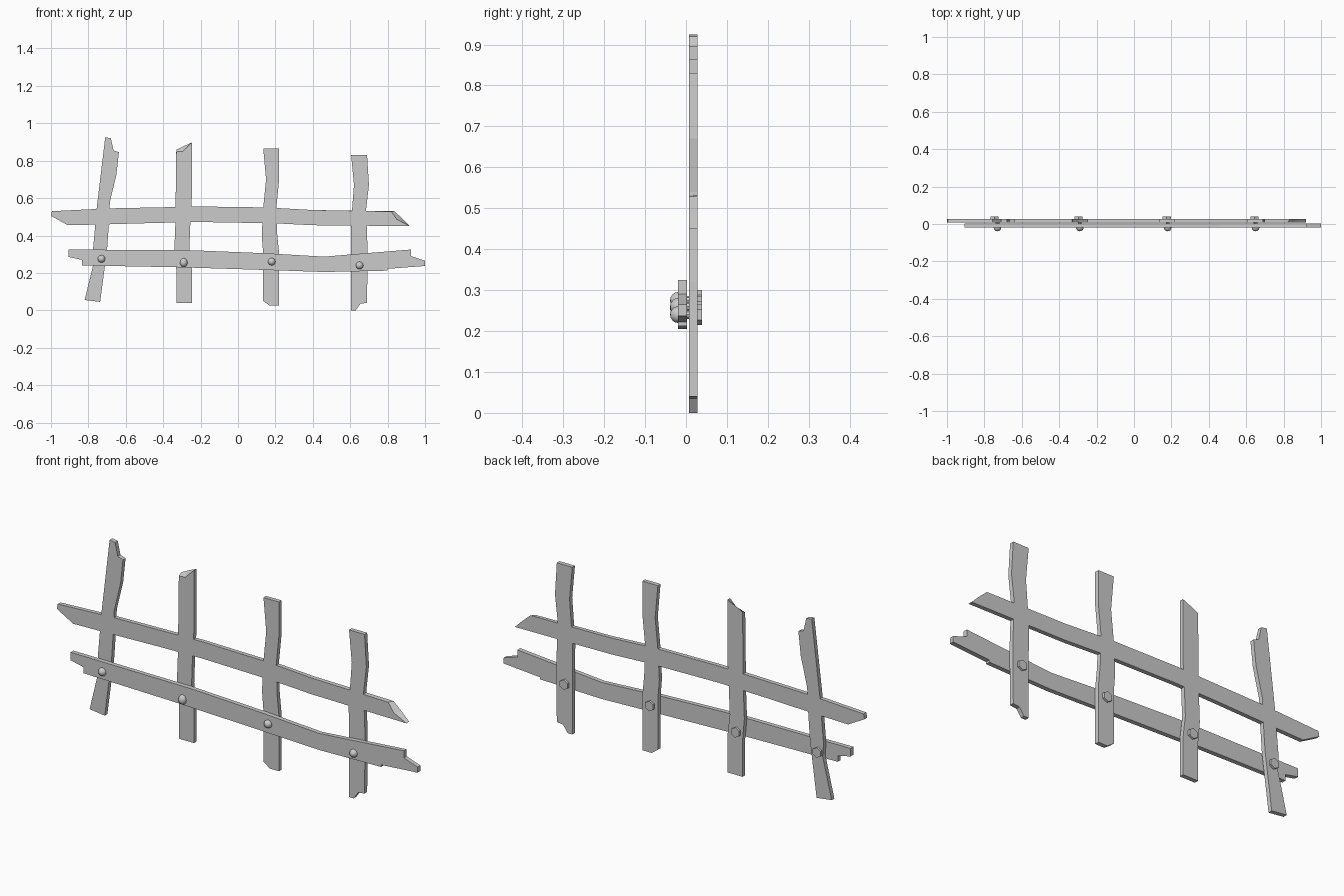
import bpy, bmesh, math
from mathutils import Matrix

if "Cube" in bpy.data.objects:
    bpy.data.objects.remove(bpy.data.objects["Cube"])


def plank(name, pts, y0, y1, back=None):
    """Extrude an (x, z) outline from y0 to y1; 'back' moves single rear corners."""
    back = back or {}
    bm = bmesh.new()
    f = [bm.verts.new((x, y0, z)) for x, z in pts]
    b = [bm.verts.new((*[back.get(i, p)[0]], y1, back.get(i, p)[1])) for i, p in enumerate(pts)]
    bm.faces.new(f)
    bm.faces.new(b[::-1])
    n = len(pts)
    for i in range(n):
        bm.faces.new((f[i], f[(i + 1) % n], b[(i + 1) % n], b[i]))
    bmesh.ops.recalc_face_normals(bm, faces=bm.faces)
    return finish(name, bm)


def finish(name, bm):
    me = bpy.data.meshes.new(name)
    bm.to_mesh(me)
    bm.free()
    ob = bpy.data.objects.new(name, me)
    bpy.context.collection.objects.link(ob)
    return ob


def cylinder(name, x, z, r, y0, y1, sides):
    bm = bmesh.new()
    m = Matrix.Translation((x, (y0 + y1) / 2, z)) @ Matrix.Rotation(math.pi / 2, 4, 'X')
    bmesh.ops.create_cone(bm, cap_ends=True, segments=sides, radius1=r, radius2=r,
                          depth=y1 - y0, matrix=m)
    return finish(name, bm)


Y0, Y1 = 0.007, 0.028

# Upper rail, flush with the posts, with a splintered right end
frame = plank("upper_rail", [
    (-.995, .53), (-.69, .545), (-.2, .555), (.155, .55), (.4, .536), (.82, .528),
    (.85, .485), (.92, .45), (.4, .455), (.2, .465), (-.2, .472), (-.45, .467),
    (-.69, .46), (-.91, .455), (-1, .505)], Y0, Y1,
    back={5: (.835, .53), 6: (.88, .49)})

# Four crooked posts
posts = [
    ([(-.71, .925), (-.68, .92), (-.665, .855), (-.637, .845), (-.65, .725), (-.685, .58),
      (-.69, .47), (-.70, .325), (-.737, .045), (-.82, .055), (-.77, .26), (-.775, .325),
      (-.755, .55)], None),
    ([(-.33, .848), (-.295, .85), (-.247, .897), (-.247, .6), (-.255, .46), (-.26, .33),
      (-.247, .22), (-.247, .04), (-.33, .04), (-.33, .22), (-.34, .33), (-.335, .46)],
     {0: (-.33, .858), 1: (-.295, .876)}),
    ([(.135, .865), (.22, .865), (.22, .70), (.205, .55), (.21, .4), (.22, .3), (.22, .025),
      (.17, .025), (.135, .05), (.135, .3), (.127, .4), (.135, .55), (.15, .70)], None),
    ([(.605, .83), (.69, .83), (.70, .67), (.685, .54), (.693, .32), (.69, .04), (.655, .035),
      (.63, 0), (.605, 0), (.605, .3), (.603, .45), (.61, .54), (.62, .67)], None),
]
for i, (pts, back) in enumerate(posts):
    plank(f"post_{i + 1}", pts, Y0, Y1, back)

# Lower rail, nailed on in front
plank("lower_rail", [
    (-.905, .325), (-.245, .321), (.15, .305), (.46, .287), (.925, .325), (.925, .29),
    (1, .265), (1, .237), (.80, .222), (.80, .212), (.46, .205), (.17, .215), (-.31, .23),
    (-.835, .24), (-.835, .27), (-.905, .285)], -.02, .002)

# Bolts: domed head in front, shank, hexagonal nut behind
for i, (x, z, tall, xb) in enumerate([(-.73, .275, 1, -.745), (-.29, .255, 1.2, -.297),
                                      (.18, .26, 1, .175), (.65, .24, 1, .645)]):
    bm = bmesh.new()
    bmesh.ops.create_uvsphere(bm, u_segments=12, v_segments=8, radius=.0205)
    bmesh.ops.rotate(bm, verts=bm.verts, matrix=Matrix.Rotation(math.pi / 2, 3, 'X'))
    bmesh.ops.scale(bm, verts=bm.verts, vec=(1, 1, tall))
    bmesh.ops.translate(bm, verts=bm.verts, vec=(x, -.0185, z))
    for f in bm.faces:
        f.smooth = True
    finish(f"bolt_head_{i + 1}", bm)
    cylinder(f"bolt_shank_{i + 1}", x, z, .01, -.015, .02, 8)
    cylinder(f"bolt_nut_{i + 1}", xb, z, .025, Y1 - .002, .039, 6)
